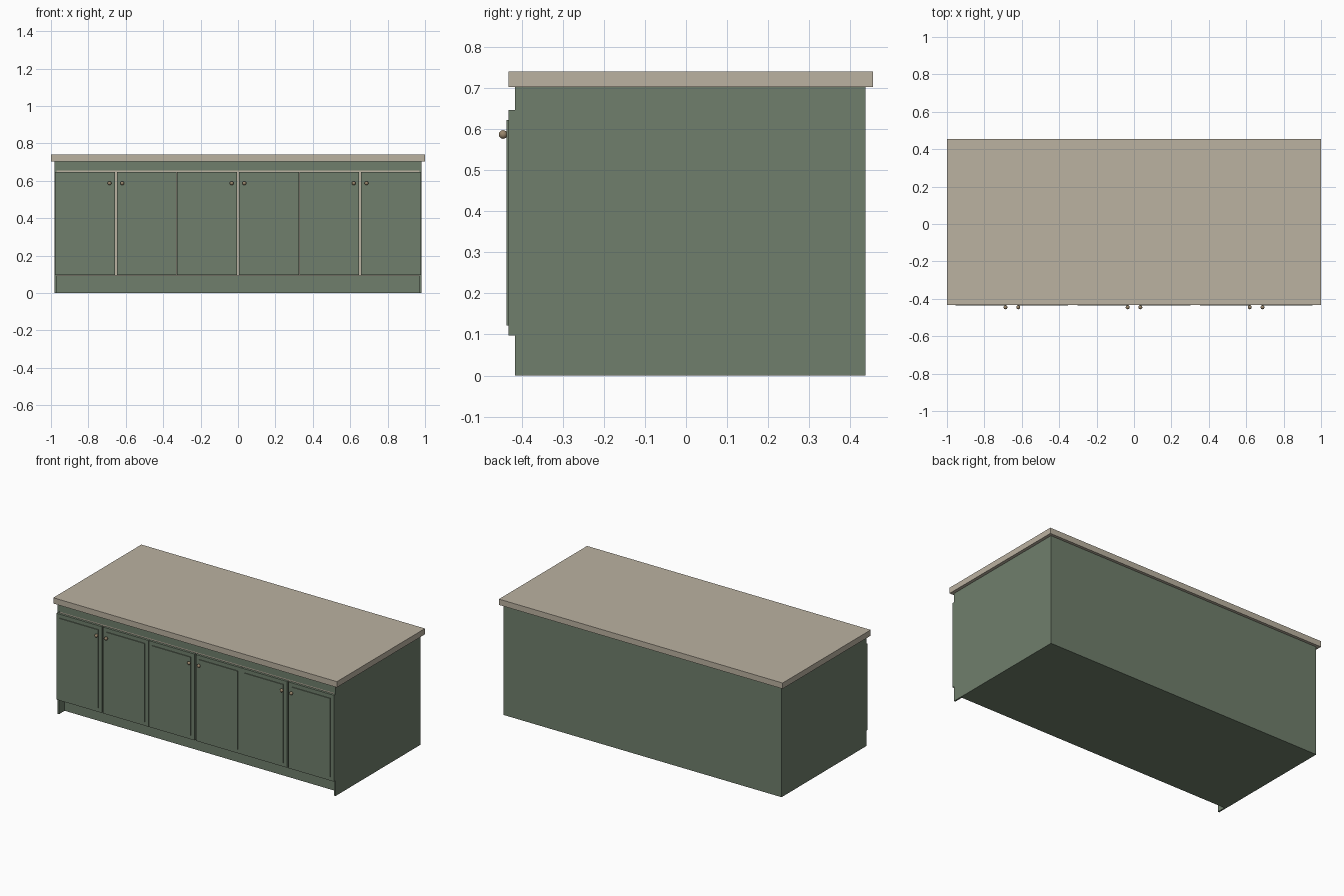
import bpy, bmesh, math

if "Cube" in bpy.data.objects:
    bpy.data.objects.remove(bpy.data.objects["Cube"])


def material(name, rgb):
    m = bpy.data.materials.new(name)
    m.diffuse_color = (*rgb, 1)
    m.use_nodes = True
    m.node_tree.nodes["Principled BSDF"].inputs["Base Color"].default_value = m.diffuse_color
    return m


GREEN = material("sage_green_paint", (0.162, 0.212, 0.150))
STONE = material("beige_stone", (0.497, 0.445, 0.356))
BRASS = material("aged_brass", (0.32, 0.24, 0.15))


def finish(bm, name, mat):
    me = bpy.data.meshes.new(name)
    bm.to_mesh(me)
    bm.free()
    me.materials.append(mat)
    ob = bpy.data.objects.new(name, me)
    bpy.context.collection.objects.link(ob)
    return ob


def box(name, x, y, z, mat):
    """Box from (min, max) ranges."""
    bm = bmesh.new()
    bmesh.ops.create_cube(bm, size=1)
    for v in bm.verts:
        v.co = [r[0] if c < 0 else r[1] for c, r in zip(v.co, (x, y, z))]
    return finish(bm, name, mat)


def door(name, x0, x1):
    """Door slab with a slightly raised centre panel."""
    ob = box(name, (x0, x1), (-0.432, -0.417), (0.097, 0.647), GREEN)
    bm = bmesh.new()
    bm.from_mesh(ob.data)
    bm.normal_update()
    front = [f for f in bm.faces if f.normal.y < -0.9]
    bmesh.ops.inset_region(bm, faces=front, thickness=0.035)
    panel = bmesh.ops.extrude_face_region(bm, geom=front)
    bmesh.ops.delete(bm, geom=front, context='FACES_ONLY')
    verts = [g for g in panel["geom"] if isinstance(g, bmesh.types.BMVert)]
    bmesh.ops.translate(bm, verts=verts, vec=(0, -0.005, 0))
    bmesh.ops.recalc_face_normals(bm, faces=bm.faces)
    bm.to_mesh(ob.data)
    bm.free()


def knob(name, x):
    bm = bmesh.new()
    bmesh.ops.create_uvsphere(bm, u_segments=20, v_segments=12, radius=0.0105)
    bmesh.ops.translate(bm, verts=bm.verts, vec=(x, -0.4455, 0.587))
    for f in bm.faces:
        f.smooth = True
    finish(bm, name, BRASS)


# Countertop
box("countertop", (-1, 1), (-0.432, 0.455), (0.703, 0.74), STONE)

# Cabinet: pale carcass inside painted panels
box("carcass", (-0.97, 0.97), (-0.414, 0.427), (0.094, 0.70), STONE)
box("back_panel", (-0.97, 0.97), (0.427, 0.437), (0, 0.703), GREEN)
box("top_rail", (-0.97, 0.97), (-0.417, -0.40), (0.654, 0.703), GREEN)
for side, s in (("left", -1), ("right", 1)):
    box(side + "_side_panel", sorted((s * 0.97, s * 0.98)),
        (-0.417, 0.437), (0, 0.703), GREEN)

# Recessed base with toe kick
box("toe_kick_base", (-0.97, 0.97), (-0.36, 0.427), (0, 0.094), GREEN)
box("carcass_floor_lip", (-0.97, 0.97), (-0.414, -0.36), (0.090, 0.094), GREEN)

# Three pairs of doors, knobs beside each centre gap
for i, c in enumerate((-0.653, 0, 0.653)):
    for side, s in (("left", -1), ("right", 1)):
        door(f"door_{i + 1}_{side}", *sorted((c + s * 0.005, c + s * 0.3255)))
        knob(f"knob_{i + 1}_{side}", c + s * 0.034)
